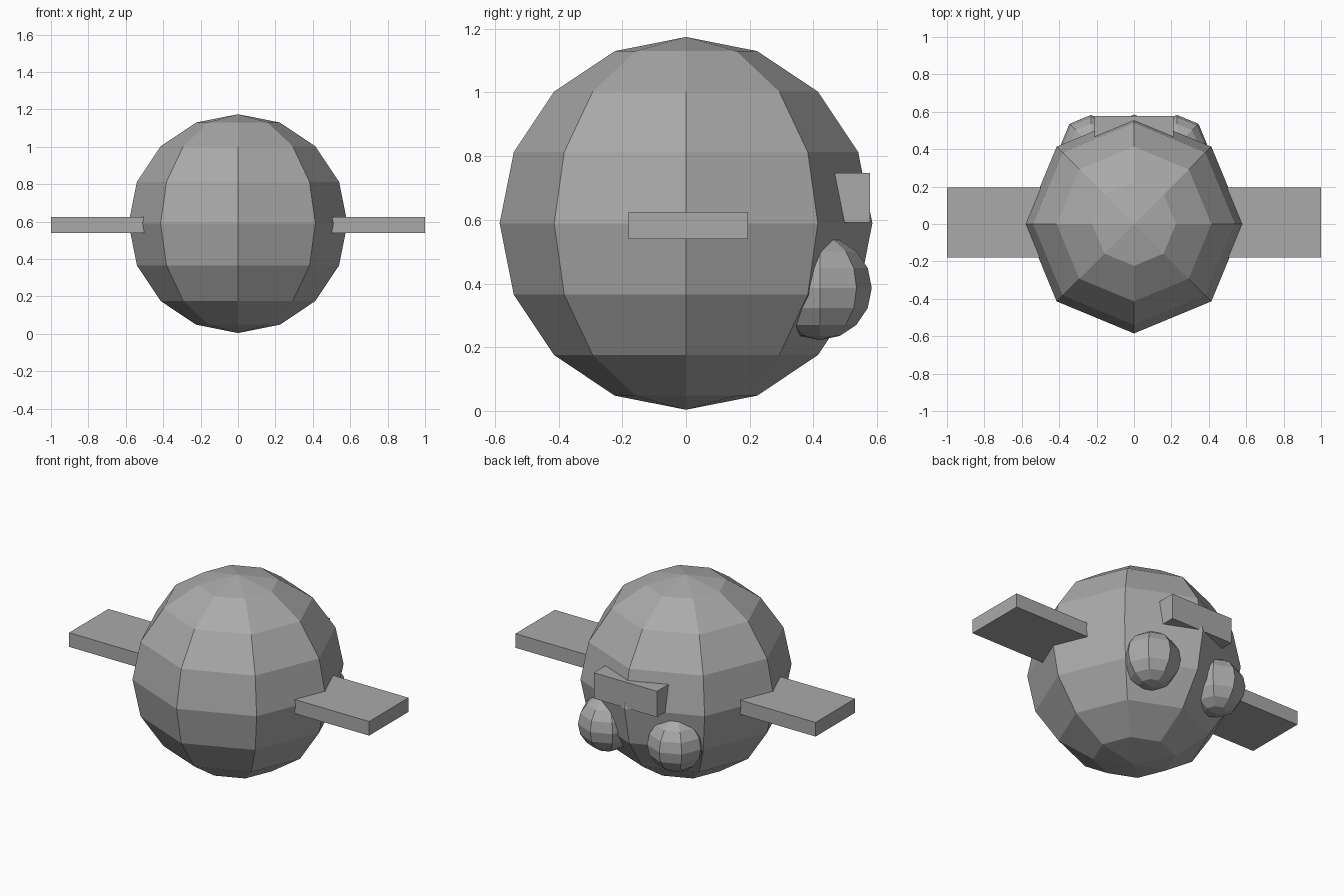
import bpy

if "Cube" in bpy.data.objects:
    bpy.data.objects.remove(bpy.data.objects["Cube"])

grey = bpy.data.materials.new("plain grey")
grey.diffuse_color = (0.4, 0.4, 0.4, 1)
grey.use_nodes = True
grey.node_tree.nodes["Principled BSDF"].inputs["Base Color"].default_value = grey.diffuse_color


def finish(name):
    obj = bpy.context.object
    obj.name = name
    obj.data.materials.append(grey)
    return obj


def ball(name, radius, centre):
    bpy.ops.mesh.primitive_uv_sphere_add(segments=8, ring_count=8, radius=radius, location=centre)
    return finish(name)


def box(name, low, high):
    centre = [(a + b) / 2 for a, b in zip(low, high)]
    bpy.ops.mesh.primitive_cube_add(size=1, location=centre)
    obj = finish(name)
    obj.scale = [b - a for a, b in zip(low, high)]
    bpy.ops.object.transform_apply(location=False, rotation=False, scale=True)
    return obj


# Faceted round body
ball("body", 0.585, (0, 0, 0.589))

# Flat side wings and round feet, mirrored left and right
for side, label in ((-1, "left"), (1, "right")):
    x0, x1 = sorted((side * 0.42, side * 1.0))
    box(label + "_wing", (x0, -0.18, 0.54), (x1, 0.195, 0.625))
    ball(label + "_foot", 0.163, (side * 0.23, 0.42, 0.386))

# Block on the back
box("back_block", (-0.21, 0.40, 0.592), (0.21, 0.577, 0.747))
